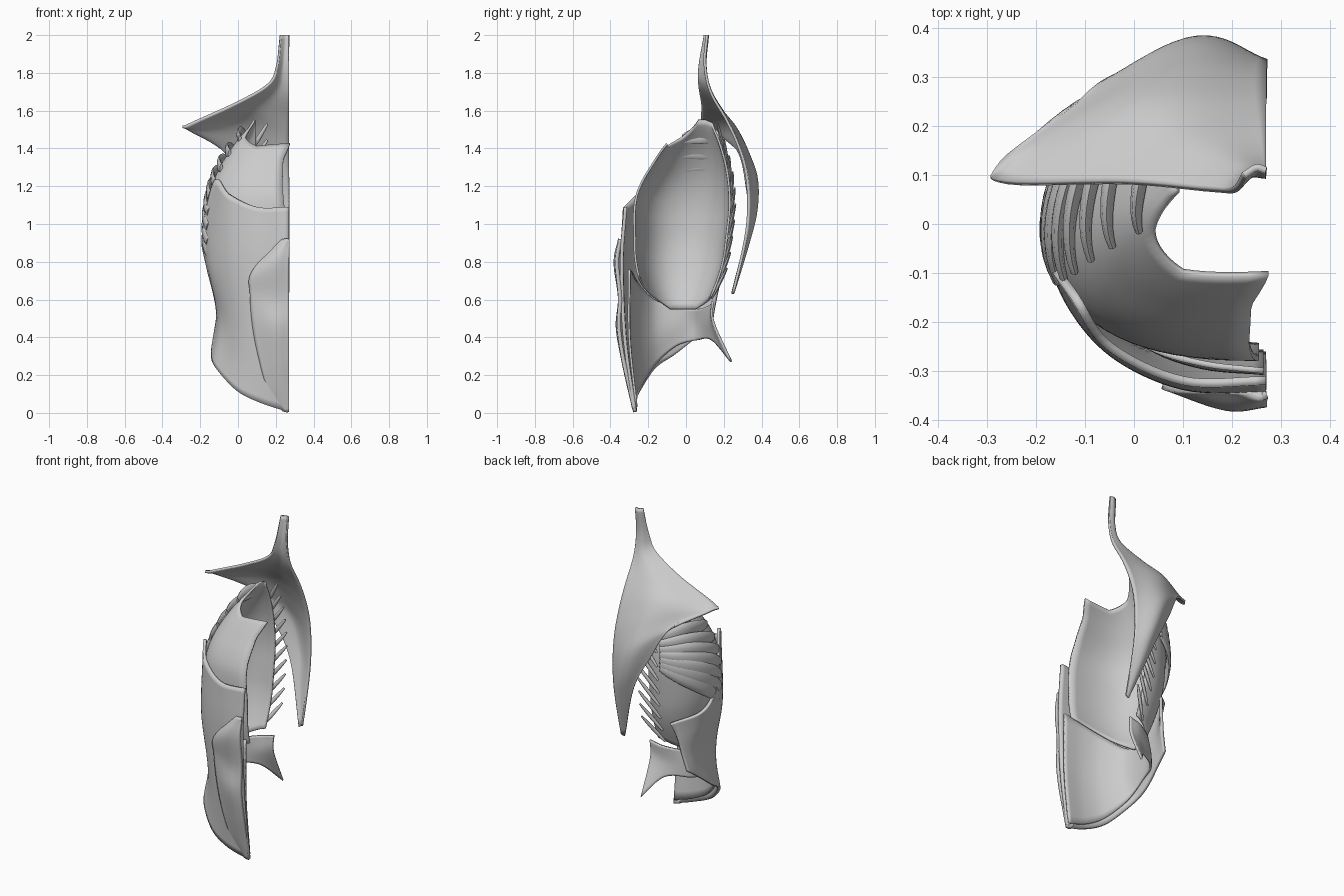
import bpy, math
from mathutils import Vector

if "Cube" in bpy.data.objects:
    bpy.data.objects.remove(bpy.data.objects["Cube"])


def spline(pts, t):
    """Point on an interpolating curve through pts, t in 0..1."""
    pts = [Vector(p) for p in pts]
    n = len(pts) - 1
    i = min(int(t * n), n - 1)
    f = t * n - i
    b, c = pts[i], pts[i + 1]
    a = pts[i - 1] if i > 0 else b * 2 - c
    d = pts[i + 2] if i + 2 <= n else c * 2 - b
    return 0.5 * (2 * b + (c - a) * f + (2 * a - 5 * b + 4 * c - d) * f * f
                  + (3 * b - a - 3 * c + d) * f ** 3)


def lerp_table(table, v):
    """Read a (key, value) table."""
    if v <= table[0][0]:
        return table[0][1]
    for (a, p), (b, q) in zip(table, table[1:]):
        if v <= b:
            f = (v - a) / (b - a)
            return p + (q - p) * f
    return table[-1][1]


def grid_object(name, grid, thick=0.0, wrap=False):
    nv = len(grid[0])
    verts = [p for row in grid for p in row]
    faces = []
    for i in range(len(grid) - 1):
        for j in range(nv if wrap else nv - 1):
            k = (j + 1) % nv
            faces.append((i * nv + j, i * nv + k, (i + 1) * nv + k, (i + 1) * nv + j))
    if wrap:
        faces += [tuple(range(nv))[::-1], tuple(range((len(grid) - 1) * nv, len(grid) * nv))]
    me = bpy.data.meshes.new(name)
    me.from_pydata(verts, [], faces)
    ob = bpy.data.objects.new(name, me)
    bpy.context.collection.objects.link(ob)
    if thick:
        m = ob.modifiers.new("thickness", 'SOLIDIFY')
        m.thickness, m.offset = thick, 0
    bpy.ops.object.select_all(action='DESELECT')
    bpy.context.view_layer.objects.active = ob
    ob.select_set(True)
    bpy.ops.object.shade_smooth_by_angle(angle=math.radians(40))
    return ob


def sheet(name, rows, nu, nv, thick):
    """Thin muscle sheet interpolated through a few rows of control points."""
    grid = []
    for i in range(nu + 1):
        line = [spline([r[k] for r in rows], i / nu) for k in range(len(rows[0]))]
        grid.append([spline(line, j / nv) for j in range(nv + 1)])
    return grid_object(name, grid, thick)


def strand(name, path, width, depth, centre=(0.12, 0.0)):
    """Flat tapered muscle strand along a path, lying on the rib cage."""
    grid, n = [], len(path)
    for i, p in enumerate(path):
        tan = (path[min(i + 1, n - 1)] - path[max(i - 1, 0)]).normalized()
        out = Vector((p.x - centre[0], p.y - centre[1], 0)).normalized()
        side = tan.cross(out).normalized()
        out = side.cross(tan)
        s = 0.2 + 0.8 * math.sin(math.pi * (0.08 + 0.84 * i / (n - 1))) ** 0.7
        grid.append([p + side * (math.cos(a) * width * s / 2) + out * (math.sin(a) * depth * s / 2)
                     for a in [2 * math.pi * k / 10 for k in range(10)]])
    return grid_object(name, grid, wrap=True)


# Back muscle: centre line, middle, free edge
sheet("back_muscle", [
    [(.27, .11, 2.0), (.25, .115, 2.0), (.225, .10, 2.0)],
    [(.27, .10, 1.85), (.235, .10, 1.84), (.205, .07, 1.83)],
    [(.27, .13, 1.70), (.21, .12, 1.72), (.155, .07, 1.735)],
    [(.27, .215, 1.55), (.10, .18, 1.61), (-.02, .085, 1.635)],
    [(.27, .275, 1.42), (.02, .25, 1.52), (-.262, .085, 1.525)],
    [(.27, .315, 1.29), (.05, .315, 1.40), (-.272, .125, 1.505)],
    [(.27, .33, 1.15), (.11, .372, 1.25), (-.09, .27, 1.40)],
    [(.27, .325, 1.0), (.16, .372, 1.08), (.02, .32, 1.21)],
    [(.27, .30, .85), (.205, .33, .90), (.13, .33, .99)],
    [(.27, .25, .64), (.26, .25, .635), (.25, .245, .63)],
], 63, 20, .014)

# Rib cage shell: half egg, open toward the centre line
SIDE = [(.54, -.06), (.7, -.12), (.9, -.165), (1.1, -.16), (1.25, -.12), (1.42, -.02), (1.56, .11)]
BACK = [(.55, .10), (.65, .15), (.8, .2), (1.1, .235), (1.25, .225), (1.4, .19), (1.5, .15), (1.56, .12)]
FRONT = [(.55, -.17), (.65, -.23), (.8, -.27), (1.1, -.275), (1.2, -.25), (1.42, -.11), (1.56, .02)]
EDGE = [(1.0, .255), (1.2, .235), (1.34, .24), (1.42, .275)]


def smooth_read(table, z):
    return sum(lerp_table(table, z + d) for d in (-.06, -.03, 0, .03, .06)) / 5


def cage(u, z, off=0.0):
    side, yb, yf = (smooth_read(t, z) for t in (SIDE, BACK, FRONT))
    a = math.pi * u
    xm = .095 + (lerp_table(EDGE, z) - .095) * max(0, u - .4) / .6
    s = math.sin(a)
    p = Vector((xm - (xm - side) * max(s, 0) ** .85, (yb + yf) / 2 + (yb - yf) / 2 * math.cos(a), z))
    return p + Vector((-s, math.cos(a), 0)) * off


TOP = [(0, 1.53), (.3, 1.55), (.5, 1.55), (.68, 1.46), (.85, 1.41), (1, 1.425)]
BOTTOM = [(0, .62), (.3, .55), (.6, .55), (.8, .62), (1, .72)]
shell = []
for i in range(41):
    u = i / 40
    lo, hi = lerp_table(BOTTOM, u), lerp_table(TOP, u)
    shell.append([cage(u, lo + (hi - lo) * j / 36) for j in range(37)])
grid_object("rib_cage_shell", shell, .012)

# Fanned side fingers over the ribs
for i in range(9):
    t = i / 8
    z0, z1 = 1.43 - .31 * t ** .6, 1.45 - .62 * t
    u1 = .64 - .04 * t
    path = []
    for k in range(17):
        f = k / 16
        u = .09 + (u1 - .09) * f
        z = z0 + (z1 - z0) * f + .03 * math.sin(math.pi * f)
        path.append(cage(u, z, .026 - .012 * f))
    strand("side_finger", path, .095, .032)

# Short slanting strands beside the spine
for i in range(10):
    z = 1.53 - i * .085
    a = cage(0, z) + Vector((.06, .03, 0))
    b = cage(.06, z - .16, .012)
    strand("spine_strand", [a.lerp(b, k / 6) for k in range(7)], .024, .018)

# Outer abdominal sheet: columns from the centre line to the back
sheet("outer_abdominal_sheet", [
    [(.27, -.32, 1.09), (.27, -.34, .8), (.27, -.325, .4), (.27, -.27, .005)],
    [(.10, -.32, 1.09), (.10, -.33, .8), (.10, -.31, .42), (.13, -.28, .05)],
    [(-.05, -.25, 1.16), (-.04, -.265, .8), (-.015, -.25, .45), (0, -.25, .115)],
    [(-.12, -.15, 1.23), (-.13, -.16, .8), (-.085, -.15, .5), (-.11, -.17, .235)],
    [(-.18, -.05, .98), (-.16, -.05, .8), (-.105, -.04, .52), (-.135, -.06, .31)],
    [(-.165, .06, .83), (-.14, .06, .72), (-.105, .07, .56), (-.12, .07, .41)],
    [(-.03, .20, .76), (-.055, .175, .68), (-.08, .155, .57), (-.11, .14, .46)],
], 48, 32, .018)

# Deep abdominal wall from the front centre line round to the back
sheet("deep_abdominal_wall", [
    [(.15, .14, .59), (.145, .145, .48), (.145, .24, .27)],
    [(.06, .13, .57), (.06, .125, .48), (.05, .14, .385)],
    [(-.05, .06, .55), (-.07, .06, .47), (-.075, .06, .385)],
    [(-.09, -.05, .56), (-.09, -.05, .46), (-.105, -.05, .355)],
    [(-.07, -.17, .60), (-.065, -.165, .42), (-.085, -.16, .26)],
    [(.03, -.25, .68), (.03, -.25, .42), (.02, -.24, .14)],
    [(.14, -.285, .74), (.14, -.29, .40), (.14, -.265, .07)],
    [(.265, -.30, .76), (.265, -.30, .40), (.265, -.262, .03)],
], 42, 14, .012)

# Straight belly muscle with its bulges
sheet("belly_muscle", [
    [(.27, -.345, .92), (.26, -.35, .92), (.235, -.34, .915)],
    [(.27, -.365, .80), (.19, -.372, .79), (.075, -.332, .745)],
    [(.27, -.35, .61), (.18, -.348, .61), (.065, -.32, .63)],
    [(.27, -.355, .46), (.19, -.36, .46), (.08, -.312, .46)],
    [(.27, -.335, .30), (.20, -.335, .30), (.11, -.305, .30)],
    [(.27, -.30, .14), (.22, -.302, .14), (.155, -.288, .14)],
    [(.27, -.27, .006), (.255, -.27, .006), (.235, -.268, .012)],
], 42, 14, .02)
